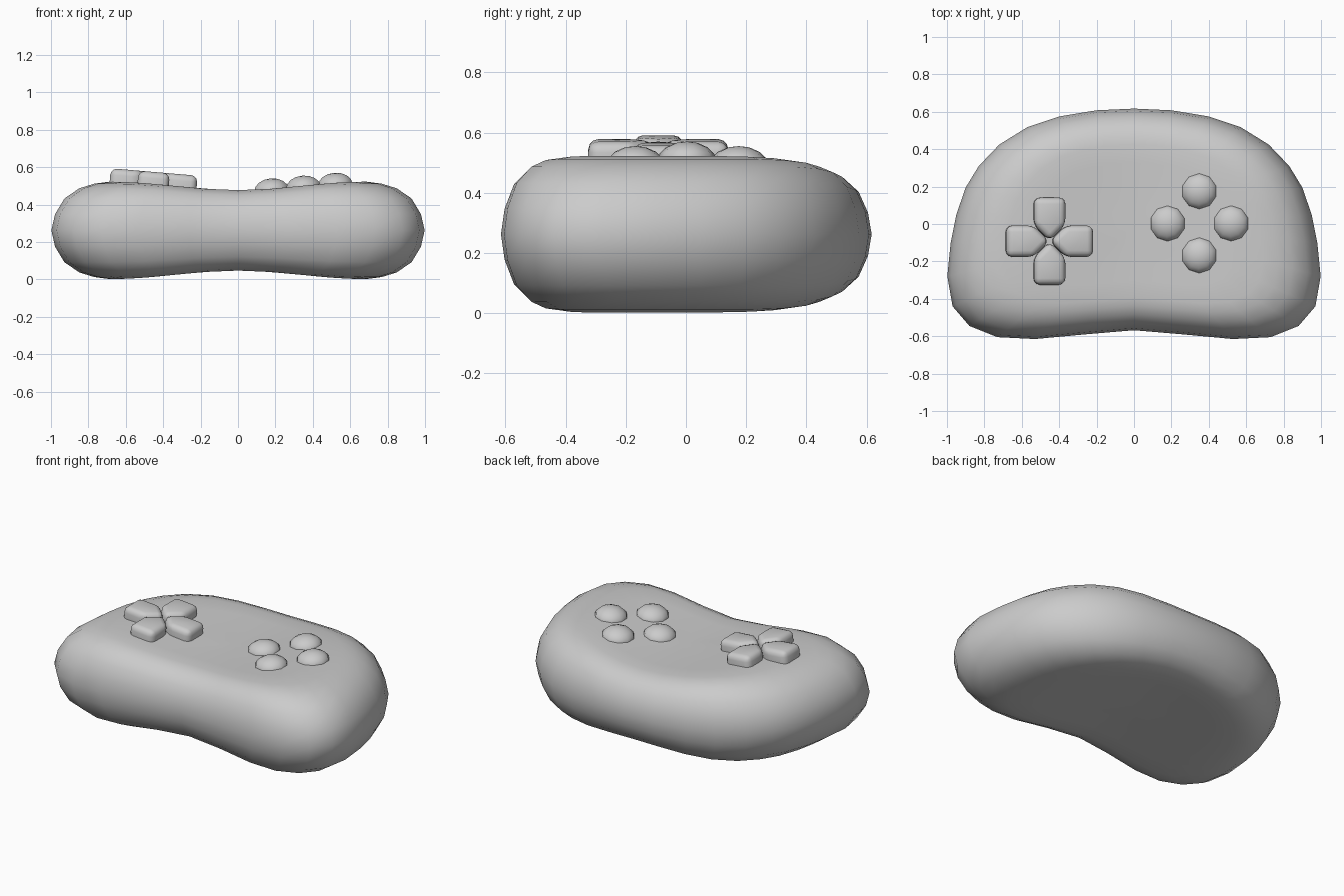
import bpy, bmesh, math

if "Cube" in bpy.data.objects:
    bpy.data.objects.remove(bpy.data.objects["Cube"])


def finish(bm, name):
    bmesh.ops.recalc_face_normals(bm, faces=bm.faces)
    mesh = bpy.data.meshes.new(name)
    bm.to_mesh(mesh)
    bm.free()
    mesh.shade_smooth()
    ob = bpy.data.objects.new(name, mesh)
    bpy.context.collection.objects.link(ob)
    return ob


# Body: bean outline scaled through a rounded side profile, thicker at the grips
half = [(0, .617), (.2, .608), (.4, .575), (.57, .518), (.72, .425), (.83, .31),
        (.9, .195), (.95, .05), (.98, -.1), (.998, -.28), (.97, -.44),
        (.88, -.545), (.73, -.605), (.53, -.615), (.26, -.59), (0, -.568)]
outline = half + [(-x, y) for x, y in half[-2:0:-1]]
profile = [(.17, 1), (.35, 1), (.53, 1), (.69, 1), (.77, .96), (.85, .865),
           (.93, .655), (.98, .335)]
MID = .262


def thickness(x):
    return .215 + .045 * math.sin(math.pi / 2 * min(abs(x) / .68, 1)) ** 2


bm = bmesh.new()
sections = ([(s, f) for s, f in profile] + [(1, 0)]
            + [(s, -f) for s, f in reversed(profile)])
rings = [[bm.verts.new((x * s, y * s, MID + f * thickness(x * s))) for x, y in outline]
         for s, f in sections]
n = len(outline)
for a, b in zip(rings, rings[1:]):
    for i in range(n):
        j = (i + 1) % n
        bm.faces.new((a[i], a[j], b[j], b[i]))
for ring, f in ((rings[0], 1), (rings[-1], -1)):
    c = bm.verts.new((0, 0, MID + f * thickness(0)))
    for i in range(n):
        bm.faces.new((ring[i], ring[(i + 1) % n], c))
finish(bm, "body")

# Direction pad: four pointed, rounded arms meeting in the middle
arm = [(.002, 0), (.086, -.084), (.233, -.084), (.233, .084), (.086, .084)]
for k in range(4):
    ca, sa = round(math.cos(k * math.pi / 2)), round(math.sin(k * math.pi / 2))
    bm = bmesh.new()
    low, high = [[bm.verts.new((x * ca - y * sa, x * sa + y * ca, z)) for x, y in arm]
                 for z in (-.15, 0)]
    bm.faces.new(high)
    bm.faces.new(low[::-1])
    for i in range(5):
        j = (i + 1) % 5
        bm.faces.new((low[i], low[j], high[j], high[i]))
    bmesh.ops.bevel(bm, geom=bm.edges[:], offset=.034, segments=3, profile=.5,
                    affect='EDGES', clamp_overlap=True)
    ob = finish(bm, f"direction_pad_arm_{k + 1}")
    ob.location = (-.448, -.092, .574)
    ob.rotation_euler.y = .085

# Action buttons: four shallow domes
for k, (x, y, top) in enumerate([(.18, .003, .54), (.52, .003, .57),
                                 (.35, .175, .555), (.35, -.168, .555)]):
    bm = bmesh.new()
    bmesh.ops.create_uvsphere(bm, u_segments=10, v_segments=8, radius=1)
    ob = finish(bm, f"action_button_{k + 1}")
    ob.scale = (.098, .098, .066)
    ob.location = (x, y, top - .066)
    ob.rotation_euler.y = -.08
